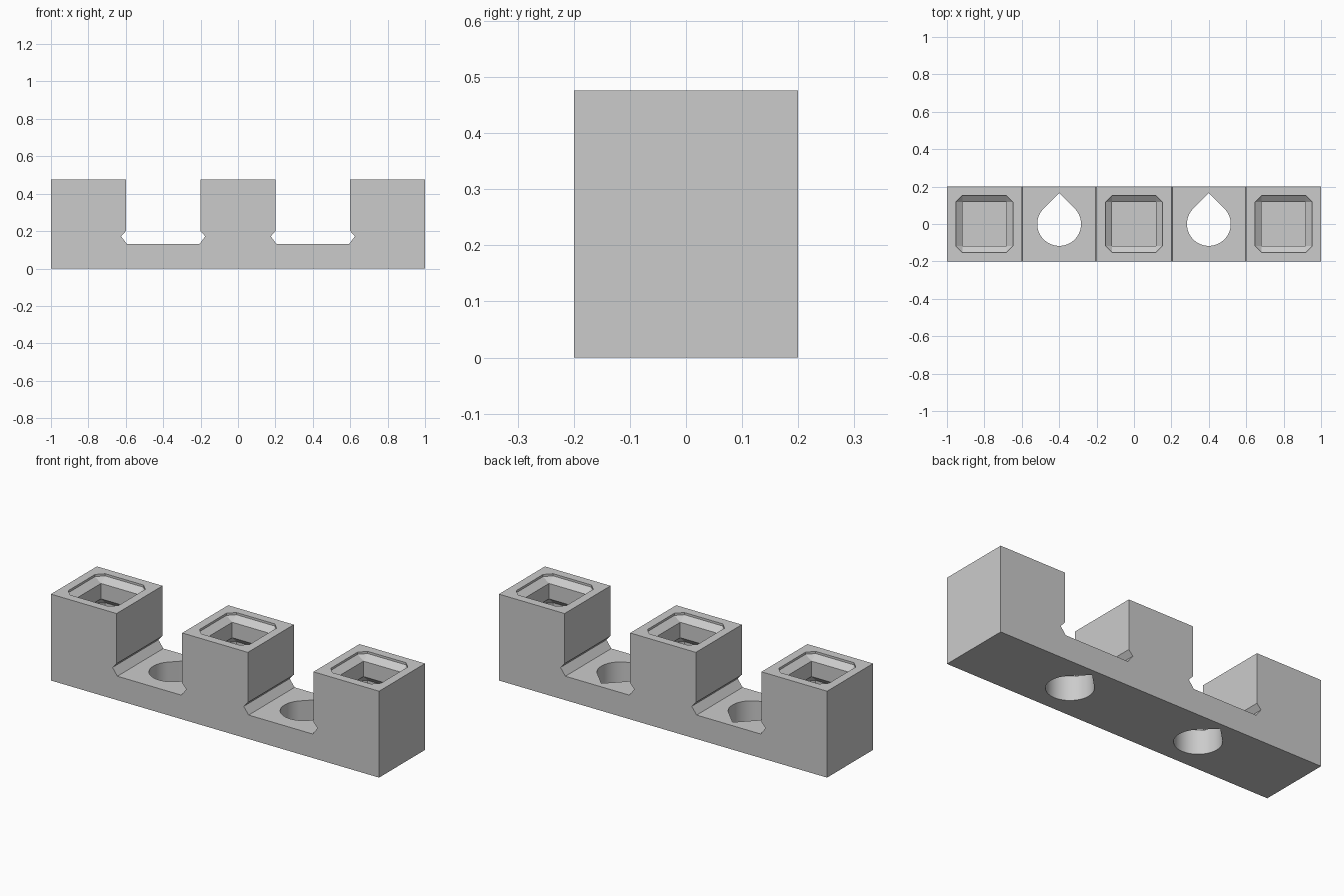
import bpy, bmesh, math

cube = bpy.data.objects.get("Cube")
if cube:
    bpy.data.objects.remove(cube, do_unlink=True)

HALF_DEPTH, HEIGHT, FLOOR = 0.2, 0.476, 0.132
TOWERS = (-0.8, 0.0, 0.8)
HOLES = (-0.4, 0.4)

grey = bpy.data.materials.new("plain grey")
grey.use_nodes = True
colour = (0.6, 0.6, 0.6, 1)
grey.diffuse_color = colour
grey.node_tree.nodes["Principled BSDF"].inputs["Base Color"].default_value = colour


def loft(name, rings):
    """Skin a stack of equal-length rings and cap both ends."""
    bm = bmesh.new()
    loops = [[bm.verts.new(p) for p in ring] for ring in rings]
    n = len(loops[0])
    for a, b in zip(loops, loops[1:]):
        for i in range(n):
            j = (i + 1) % n
            bm.faces.new((a[i], a[j], b[j], b[i]))
    bm.faces.new(loops[0])
    bm.faces.new(loops[-1])
    bmesh.ops.remove_doubles(bm, verts=bm.verts, dist=1e-5)
    bmesh.ops.recalc_face_normals(bm, faces=bm.faces)
    mesh = bpy.data.meshes.new(name)
    bm.to_mesh(mesh)
    bm.free()
    mesh.materials.append(grey)
    obj = bpy.data.objects.new(name, mesh)
    bpy.context.collection.objects.link(obj)
    return obj


def chamfered_square(x, z, half, cut):
    """Square ring with cut corners; a cut of zero gives a plain square."""
    s = half - cut
    pts = [(half, -s), (half, s), (s, half), (-s, half),
           (-half, s), (-half, -s), (-s, -half), (s, -half)]
    return [(x + px, py, z) for px, py in pts]


def teardrop(x, z, r, steps=48):
    """Round hole outline with a right-angled point towards the back."""
    start, sweep = math.radians(135), math.radians(270)
    pts = [(x, r * math.sqrt(2), z)]
    for i in range(steps + 1):
        a = start + sweep * i / steps
        pts.append((x + r * math.cos(a), r * math.sin(a), z))
    return pts


def cut(target, cutter):
    mod = target.modifiers.new("cut", 'BOOLEAN')
    mod.operation = 'DIFFERENCE'
    mod.solver = 'EXACT'
    mod.object = cutter
    bpy.context.view_layer.objects.active = target
    bpy.ops.object.modifier_apply(modifier=mod.name)
    bpy.data.objects.remove(cutter, do_unlink=True)


# Base bar with three towers and grooved gaps, extruded from a side profile
right_half = [(0.2, HEIGHT), (0.2, 0.2), (0.175, 0.172), (0.205, FLOOR),
              (0.595, FLOOR), (0.625, 0.172), (0.6, 0.2), (0.6, HEIGHT),
              (1, HEIGHT), (1, 0)]
profile = right_half + [(-x, z) for x, z in reversed(right_half)]
body = loft("tower_rack", [[(x, y, z) for x, z in profile]
                           for y in (-HALF_DEPTH, HALF_DEPTH)])

# Lipped square socket in each tower: (depth, half width, corner cut)
WIDE, LIP = 0.153, 0.117
CORNER = WIDE - LIP
levels = [(-0.05, WIDE, CORNER), (0.012, WIDE, CORNER), (0.04, LIP, 0),
          (0.125, LIP, 0), (0.16, WIDE, CORNER), (HEIGHT - FLOOR, WIDE, CORNER)]
for x in TOWERS:
    cut(body, loft("socket_cutter", [chamfered_square(x, HEIGHT - d, h, c)
                                     for d, h, c in levels]))

# Teardrop holes through the base
for x in HOLES:
    cut(body, loft("hole_cutter", [teardrop(x, z, 0.117) for z in (-0.05, 0.18)]))

bpy.ops.object.select_all(action='DESELECT')
body.select_set(True)
bpy.context.view_layer.objects.active = body
bpy.ops.object.shade_smooth_by_angle(angle=math.radians(25))
